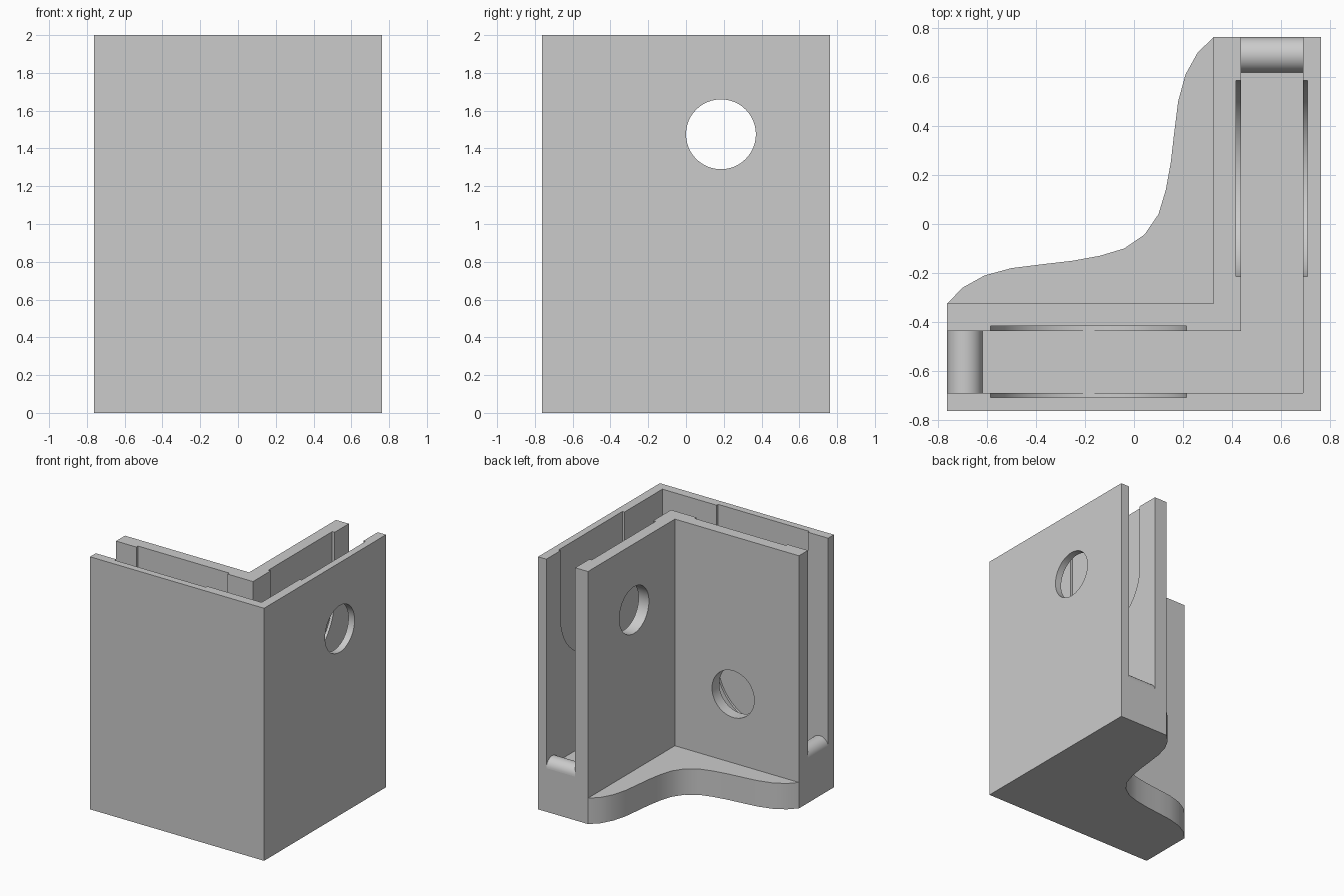
import bpy, bmesh, math

cube = bpy.data.objects.get("Cube")
if cube:
    bpy.data.objects.remove(cube, do_unlink=True)

GREY = (0.6, 0.6, 0.6, 1)
mat = bpy.data.materials.new("plain_grey")
mat.use_nodes = True
mat.diffuse_color = GREY
mat.node_tree.nodes["Principled BSDF"].inputs["Base Color"].default_value = GREY

E = 0.7625               # half width of the footprint
INNER = 0.325            # inside face of the inner walls
SLOT = (0.437, 0.69)     # panel channel
FLOOR = 0.345            # channel floor height
TOP = 2.0


# Placement rules: plan (x, y, z); side arm and front arm (along, height, depth)
def plan(a, b, c):
    return (a, b, c)


def side_arm(a, b, c):
    return (c, a, b)


def front_arm(a, b, c):
    return (-a, -c, b)


def prism(name, pts, lo, hi, place=plan):
    """Extrude a 2D outline from lo to hi."""
    bm = bmesh.new()
    face = bm.faces.new([bm.verts.new(place(a, b, lo)) for a, b in pts])
    ext = bmesh.ops.extrude_face_region(bm, geom=[face])
    for v in ext["geom"]:
        if isinstance(v, bmesh.types.BMVert):
            i = [p for p in range(3) if place(0, 0, 1)[p]][0]
            v.co[i] = place(0, 0, hi)[i]
    bmesh.ops.recalc_face_normals(bm, faces=bm.faces)
    mesh = bpy.data.meshes.new(name)
    bm.to_mesh(mesh)
    bm.free()
    mesh.materials.append(mat)
    obj = bpy.data.objects.new(name, mesh)
    bpy.context.collection.objects.link(obj)
    return obj


def arc(a, b, r, start, end, n):
    steps = [math.radians(start + (end - start) * i / n) for i in range(n + 1)]
    return [(a + r * math.cos(t), b + r * math.sin(t)) for t in steps]


def ell(inner, outer, end):
    """L outline running along the right and front sides."""
    return [(inner, end), (inner, -inner), (-end, -inner),
            (-end, -outer), (outer, -outer), (outer, end)]


def activate(obj):
    bpy.ops.object.select_all(action="DESELECT")
    obj.select_set(True)
    bpy.context.view_layer.objects.active = obj


def cut(target, cutter):
    cutter.hide_render = True
    mod = target.modifiers.new("cut", "BOOLEAN")
    mod.operation = "DIFFERENCE"
    mod.solver = "EXACT"
    mod.object = cutter
    activate(target)
    bpy.ops.object.modifier_apply(modifier=mod.name)
    bpy.data.objects.remove(cutter, do_unlink=True)


def smooth(obj):
    activate(obj)
    bpy.ops.object.shade_smooth_by_angle(angle=math.radians(30))


# Double walls: solid L with the panel channel cut out
walls = prism("corner_walls", ell(INNER, E, E), 0, TOP)
cut(walls, prism("channel_cutter", ell(*SLOT, E + 0.1), FLOOR, TOP + 0.1))

# Round-bottomed recesses and finger holes: placement, height, hole depth end
MID = 0.185
for place, height, hole_end in ((side_arm, 1.475, 0.9), (front_arm, 0.75, 0.55)):
    recess = arc(MID, height, 0.4, 180, 360, 32)
    recess += [(MID + 0.4, TOP + 0.1), (MID - 0.4, TOP + 0.1)]
    cut(walls, prism("recess_cutter", recess, 0.416, 0.708, place))
    hole = arc(MID, height, 0.185, 0, 360, 48)[:-1]
    cut(walls, prism("hole_cutter", hole, 0.2, hole_end, place))
smooth(walls)

# Rounded retaining ridge at the open end of each channel
R = 0.072
for name, place in (("back_ridge", side_arm), ("side_ridge", front_arm)):
    smooth(prism(name, arc(E - R, FLOOR, R, 0, 180, 20), *SLOT, place))

# Curved foot plate filling the inside corner, symmetric about the diagonal
half = [(INNER, E), (0.26, 0.70), (0.21, 0.61), (0.18, 0.50), (0.165, 0.38),
        (0.15, 0.25), (0.13, 0.14), (0.10, 0.04)]
curve = half + [(0.043, -0.043)] + [(-y, -x) for x, y in reversed(half)]
smooth(prism("foot_plate", curve + [(INNER, -INNER)], 0, 0.205))
